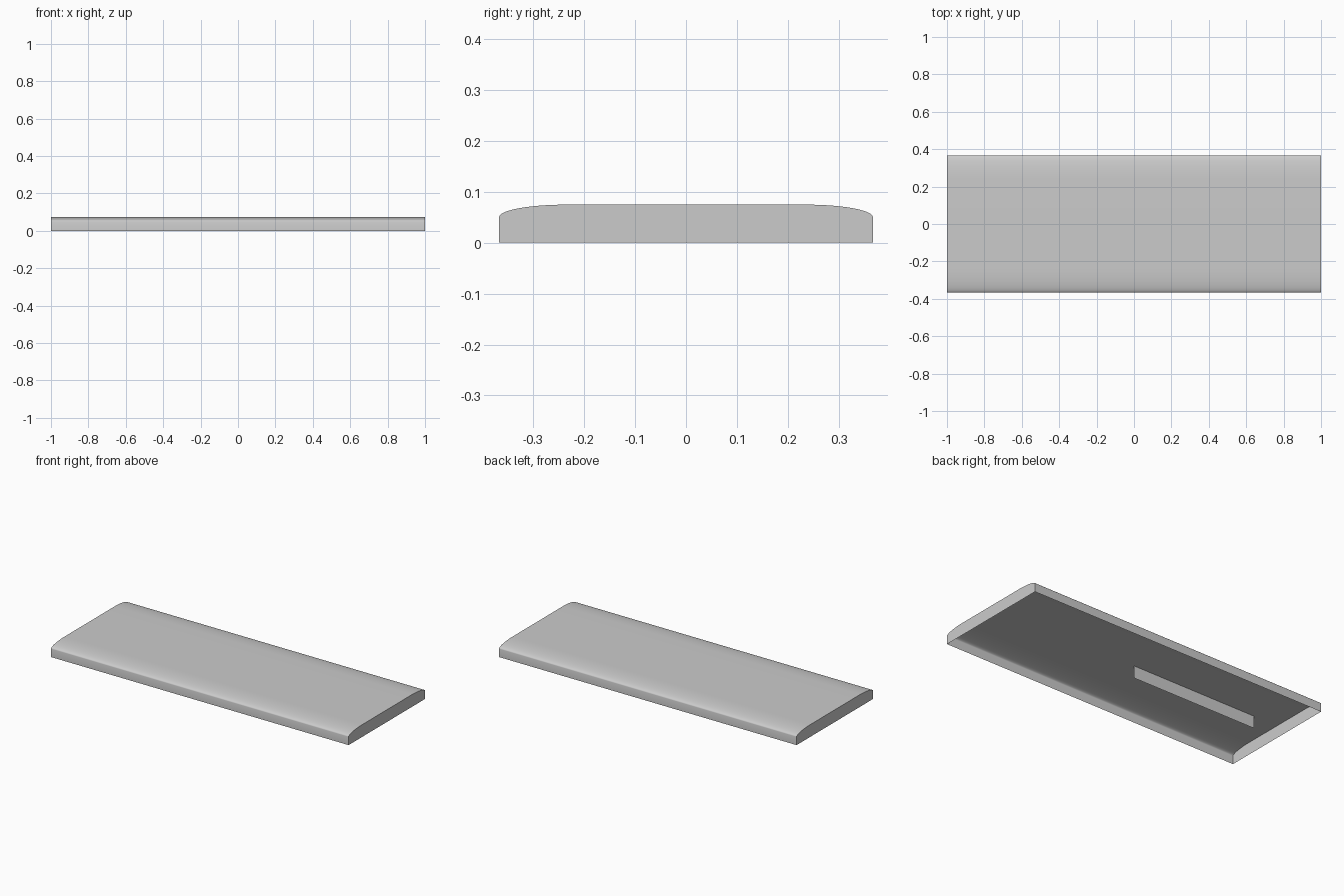
import bpy, bmesh, math

if "Cube" in bpy.data.objects:
    bpy.data.objects.remove(bpy.data.objects["Cube"])

HALF_LEN, HALF_W = 1.0, 0.3667
SHOULDER_Z, TOP_Z, FLAT_Y = 0.05, 0.0745, 0.235
STEPS = 14


def make_object(name, bm):
    mesh = bpy.data.meshes.new(name)
    bm.to_mesh(mesh)
    bm.free()
    obj = bpy.data.objects.new(name, mesh)
    bpy.context.collection.objects.link(obj)
    return obj


# Half cross-section: straight side, then an elliptical shoulder up to the flat top
half = [(HALF_W, 0.0)]
for i in range(STEPS + 1):
    a = math.pi / 2 * i / STEPS
    half.append((FLAT_Y + (HALF_W - FLAT_Y) * math.cos(a),
                 SHOULDER_Z + (TOP_Z - SHOULDER_Z) * math.sin(a)))
profile = half + [(-y, z) for y, z in reversed(half)]

# Panel shell: profile swept along x, capped at both ends, open underneath
bm = bmesh.new()
left, right = ([bm.verts.new((x, y, z)) for y, z in profile]
               for x in (-HALF_LEN, HALF_LEN))
for i in range(len(profile) - 1):
    bm.faces.new((left[i], right[i], right[i + 1], left[i + 1]))
bm.faces.new(left)
bm.faces.new(right)
bmesh.ops.recalc_face_normals(bm, faces=bm.faces)
bm.normal_update()
if max(bm.faces, key=lambda f: f.calc_center_median().z).normal.z < 0:
    bmesh.ops.reverse_faces(bm, faces=bm.faces)
shell = make_object("panel_shell", bm)
bpy.context.view_layer.objects.active = shell
shell.select_set(True)
bpy.ops.object.shade_smooth_by_angle(angle=math.radians(35))

# Thin inner rib hanging below the top along the centre line
bm = bmesh.new()
bm.faces.new([bm.verts.new((x, 0, z)) for x, z in
              ((0, 0), (-0.84, 0), (-0.84, TOP_Z), (0, TOP_Z))])
make_object("inner_rib", bm)
